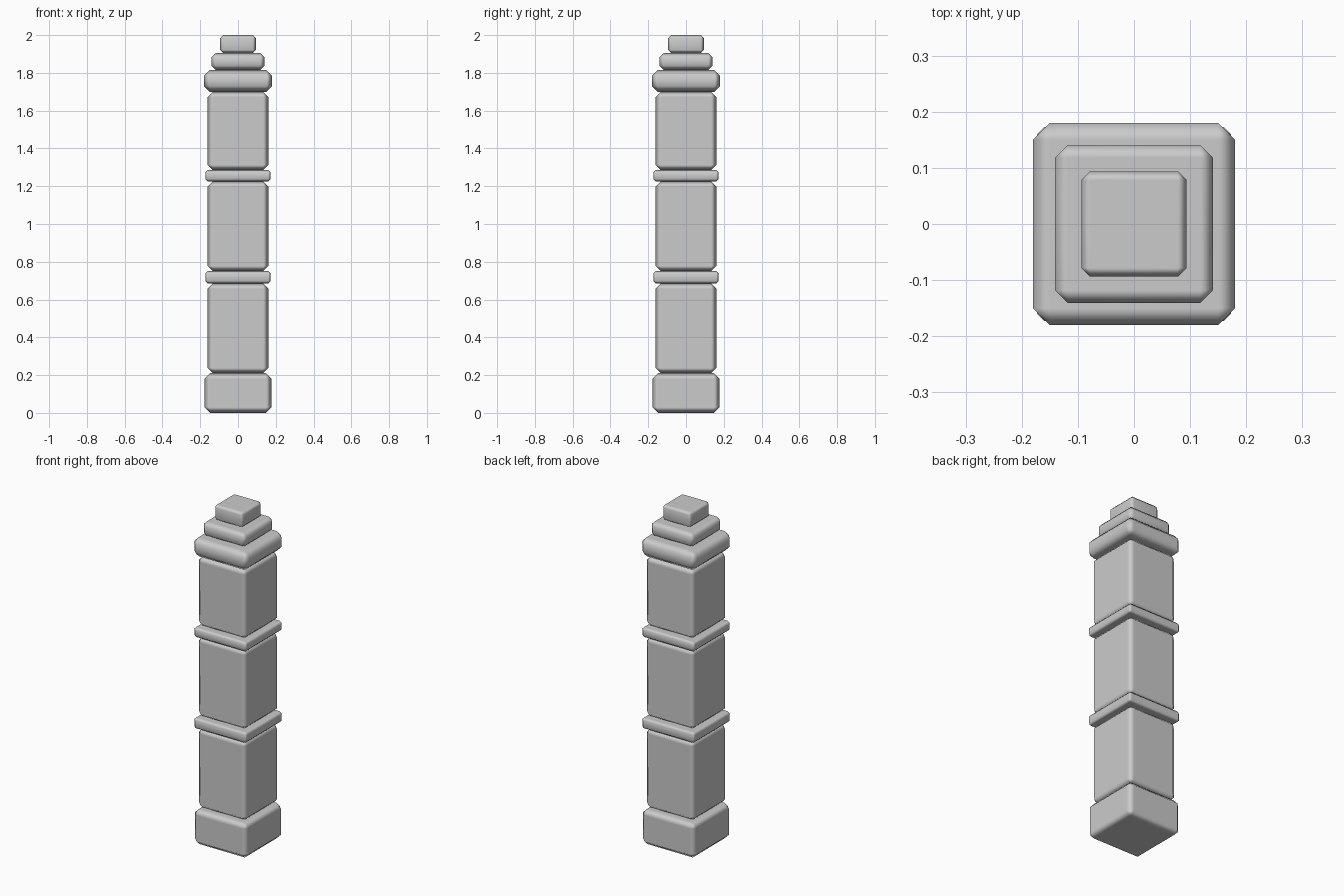
import bpy

if "Cube" in bpy.data.objects:
    bpy.data.objects.remove(bpy.data.objects["Cube"])


def block(name, half, z0, z1, bevel):
    """Square stone block with chamfered edges; large faces shade flat."""
    bpy.ops.mesh.primitive_cube_add(size=1, location=(0, 0, (z0 + z1) / 2))
    ob = bpy.context.object
    ob.name = name
    ob.scale = (2 * half, 2 * half, z1 - z0)
    bpy.ops.object.transform_apply(location=False, rotation=False, scale=True)
    mod = ob.modifiers.new("chamfer", 'BEVEL')
    mod.width = bevel
    mod.segments = 1
    mod.limit_method = 'NONE'
    bpy.ops.object.modifier_apply(modifier=mod.name)
    bpy.ops.object.shade_smooth()
    # Chamfers blend smoothly between flat-shaded main faces
    wn = ob.modifiers.new("flat_faces", 'WEIGHTED_NORMAL')
    wn.mode = 'FACE_AREA'
    wn.weight = 100
    return ob


# Plinth
block("base", 0.178, 0.0, 0.21, 0.03)

# Three shaft stones
for i, (z0, z1) in enumerate([(0.21, 0.685), (0.75, 1.225), (1.285, 1.70)]):
    block(f"shaft_{i + 1}", 0.161, z0, z1, 0.028)

# Thin bands between the shaft stones
for i, (z0, z1) in enumerate([(0.685, 0.75), (1.225, 1.285)]):
    block(f"band_{i + 1}", 0.173, z0, z1, 0.013)

# Stepped cap
block("cap_lower", 0.18, 1.70, 1.815, 0.03)
block("cap_middle", 0.141, 1.815, 1.905, 0.023)
block("cap_top", 0.094, 1.905, 2.0, 0.016)
